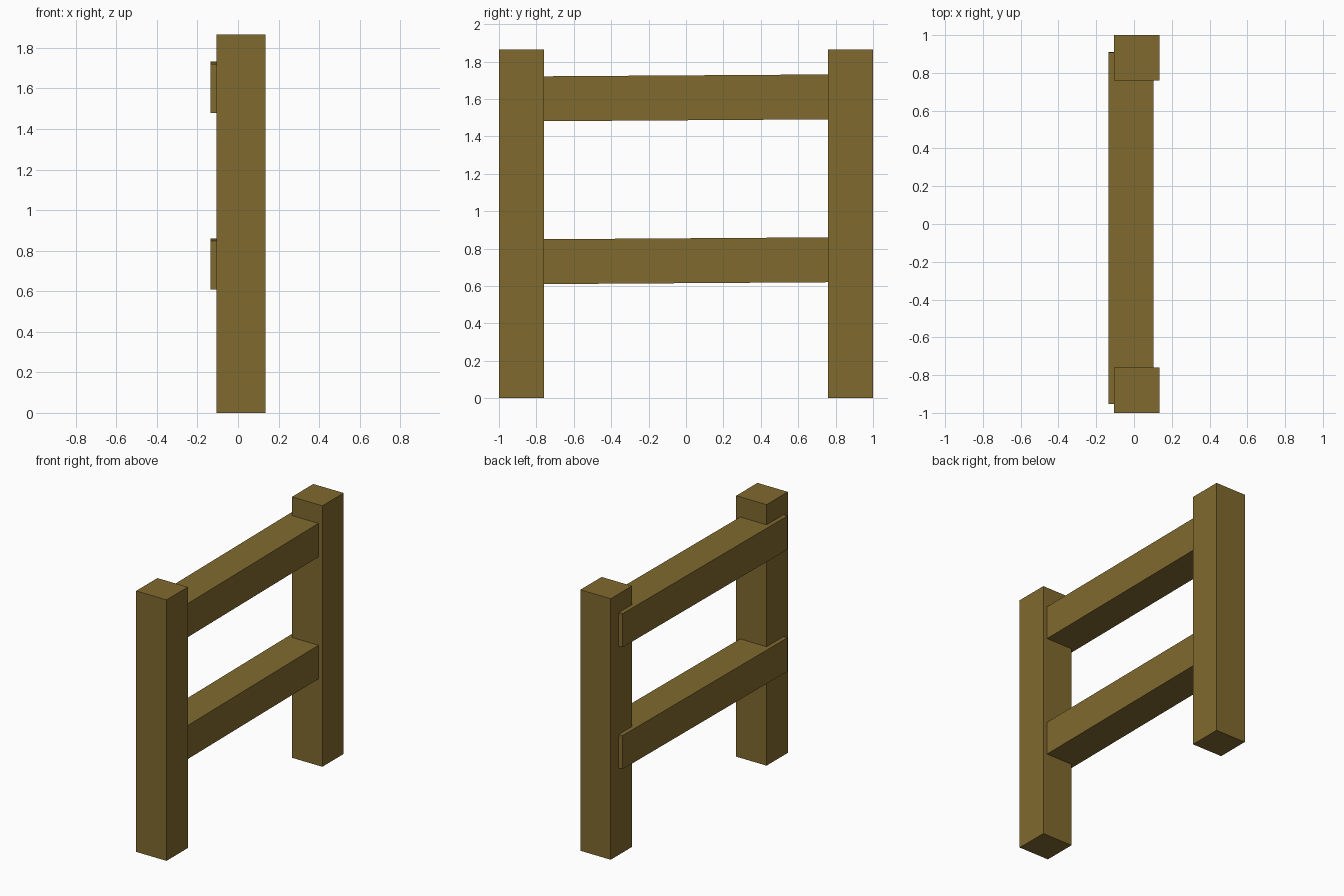
import bpy
import math

if "Cube" in bpy.data.objects:
    bpy.data.objects.remove(bpy.data.objects["Cube"])

wood = bpy.data.materials.new("brown_wood")
wood.diffuse_color = (0.216, 0.144, 0.028, 1)
wood.use_nodes = True
wood.node_tree.nodes["Principled BSDF"].inputs["Base Color"].default_value = wood.diffuse_color


def box(name, lo, hi, tilt=0.0):
    """Box between two corners, optionally tilted about x."""
    bpy.ops.mesh.primitive_cube_add(
        size=1,
        location=[(a + b) / 2 for a, b in zip(lo, hi)],
        rotation=(tilt, 0, 0))
    ob = bpy.context.object
    ob.name = name
    ob.scale = [b - a for a, b in zip(lo, hi)]
    ob.data.materials.append(wood)
    return ob


# Two upright posts
for side, y in (("front", -1.0), ("back", 0.76)):
    box(side + "_post", (-0.105, y, 0), (0.135, y + 0.24, 1.865))

# Two rails, slightly tilted and set proud of the posts on the left
for level, z in (("lower", 0.615), ("upper", 1.486)):
    box(level + "_rail", (-0.136, -0.953, z), (0.104, 0.91, z + 0.24),
        tilt=math.atan(0.0066))
